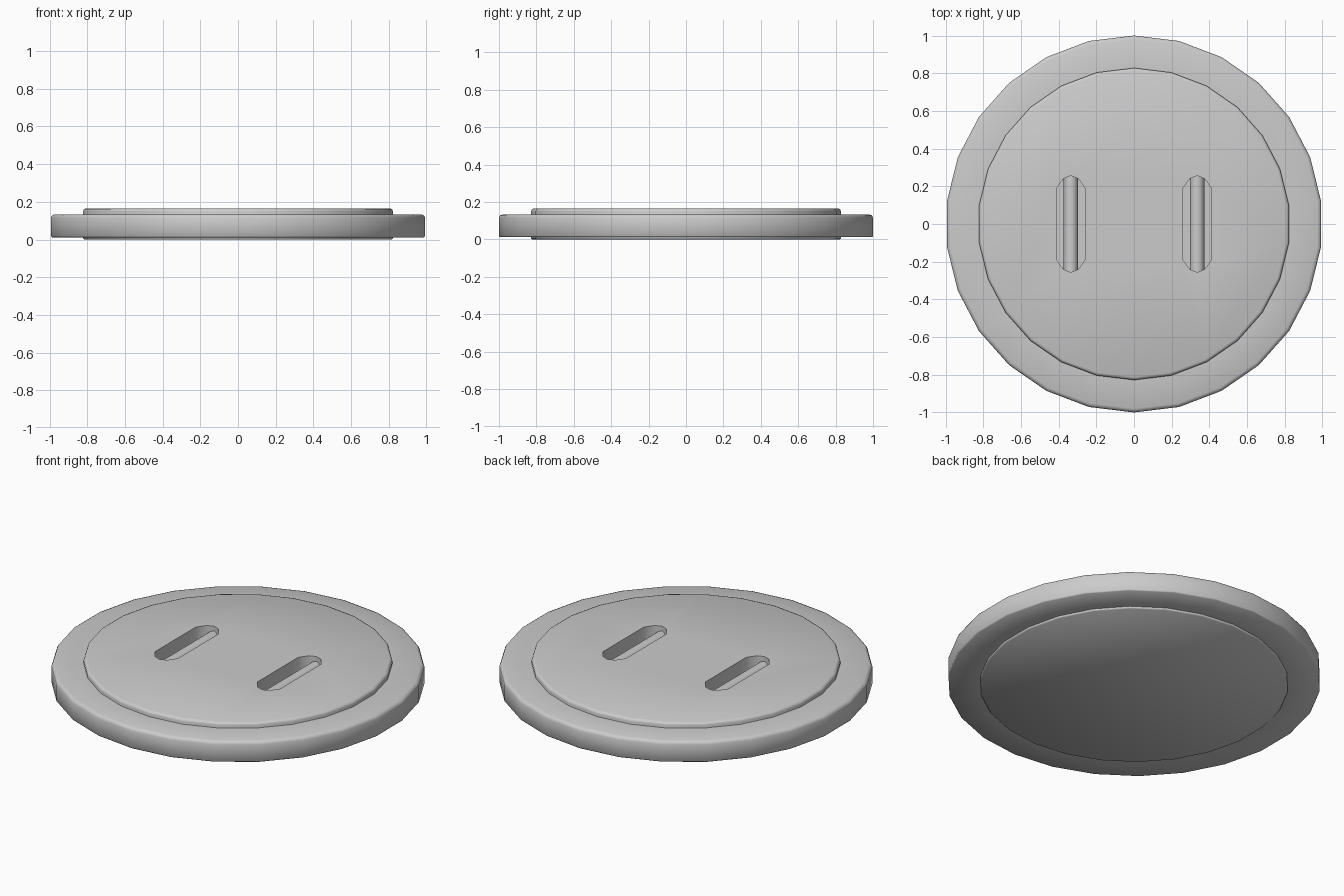
import bpy, bmesh, math
from mathutils import Matrix, Vector

cube = bpy.data.objects.get("Cube")
if cube:
    bpy.data.objects.remove(cube, do_unlink=True)

SIDES = 26

grey = bpy.data.materials.new("light grey")
grey.use_nodes = True
grey.diffuse_color = (0.6, 0.6, 0.6, 1)
grey.node_tree.nodes["Principled BSDF"].inputs["Base Color"].default_value = (0.6, 0.6, 0.6, 1)


def finish(bm, name):
    bmesh.ops.recalc_face_normals(bm, faces=bm.faces)
    mesh = bpy.data.meshes.new(name)
    bm.to_mesh(mesh)
    bm.free()
    mesh.materials.append(grey)
    obj = bpy.data.objects.new(name, mesh)
    bpy.context.collection.objects.link(obj)
    return obj


def smooth(obj, angle):
    bpy.ops.object.select_all(action='DESELECT')
    obj.select_set(True)
    bpy.context.view_layer.objects.active = obj
    bpy.ops.object.shade_smooth_by_angle(angle=math.radians(angle))


def lathe(name, profile, hollow):
    """Turn an (r, z) profile around z; hollow closes the loop, otherwise the ends are capped."""
    bm = bmesh.new()
    loops = []
    for r, z in profile:
        loops.append([bm.verts.new((r * math.sin(2 * math.pi * i / SIDES),
                                    r * math.cos(2 * math.pi * i / SIDES), z))
                      for i in range(SIDES)])
    pairs = list(zip(loops, loops[1:]))
    if hollow:
        pairs.append((loops[-1], loops[0]))
    else:
        bm.faces.new(loops[0])
        bm.faces.new(loops[-1])
    for a, b in pairs:
        for i in range(SIDES):
            j = (i + 1) % SIDES
            bm.faces.new((a[i], a[j], b[j], b[i]))
    return finish(bm, name)


# Rounded outer ring
ring = lathe("outer_ring", [(0.81, 0.012), (0.995, 0.012), (1.0, 0.018), (1.0, 0.115),
                            (0.994, 0.128), (0.98, 0.134), (0.81, 0.134)], True)
smooth(ring, 60)

# Raised centre disc with a softened top edge
disc = lathe("centre_disc", [(0.822, 0.0), (0.828, 0.006), (0.828, 0.15),
                             (0.824, 0.161), (0.812, 0.166)], False)

# Two lifting slots cut into the disc, each with a grip bar across it
for side, label in ((1, "left"), (-1, "right")):
    x = side * 0.335
    half = [(0.075, 0.19), (0.04, 0.24), (0, 0.256), (-0.04, 0.24), (-0.075, 0.19)]
    outline = half + [(-a, -b) for a, b in half]
    bm = bmesh.new()
    base = bm.faces.new([bm.verts.new((x + a, b, 0.045)) for a, b in outline])
    ext = bmesh.ops.extrude_face_region(bm, geom=[base])
    bmesh.ops.translate(bm, vec=Vector((0, 0, 0.2)),
                        verts=[v for v in ext["geom"] if isinstance(v, bmesh.types.BMVert)])
    cutter = finish(bm, label + "_slot_cutter")

    cut = disc.modifiers.new(label + "_slot", 'BOOLEAN')
    cut.operation = 'DIFFERENCE'
    cut.solver = 'EXACT'
    cut.object = cutter
    bpy.context.view_layer.objects.active = disc
    bpy.ops.object.modifier_apply(modifier=cut.name)
    bpy.data.objects.remove(cutter, do_unlink=True)

    bm = bmesh.new()
    bmesh.ops.create_cone(bm, cap_ends=True, segments=12, radius1=0.038, radius2=0.038,
                          depth=0.52, matrix=Matrix.Translation((x, 0, 0.1))
                          @ Matrix.Rotation(math.pi / 2, 4, 'X'))
    smooth(finish(bm, label + "_grip_bar"), 40)

smooth(disc, 50)
